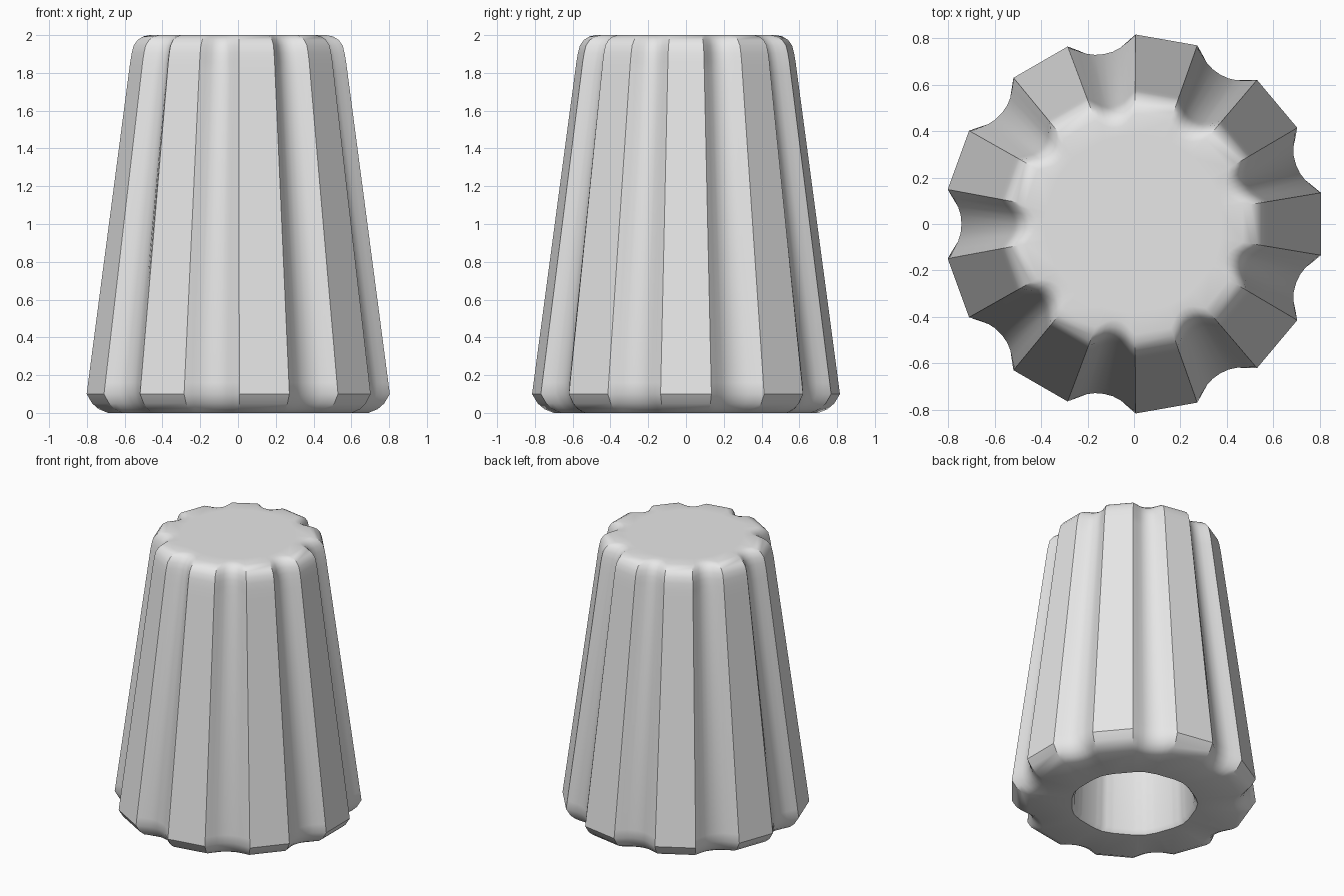
import bpy, bmesh, math

if "Cube" in bpy.data.objects:
    bpy.data.objects.remove(bpy.data.objects["Cube"])

LOBES = 9
STEP = 360 / LOBES
# one lobe: angle offset in degrees, blend (1 = lobe crest, 0 = groove floor)
LOBE = [(-9.5, 1), (9.5, 1), (12, .62), (14.5, .27), (17, .07), (20, 0),
        (23, .07), (25.5, .27), (28, .62)]
# outer skin rows: height, crest radius, groove radius
ROWS = [(0, .70, .655), (.02, .75, .69), (.05, .785, .718), (.1, .815, .738),
        (.16, .807, .742), (1.8, .588, .524), (1.86, .58, .515), (1.905, .572, .507),
        (1.945, .562, .495), (1.975, .54, .475), (1.993, .51, .45), (2, .475, .42)]
# socket rows: height, radius of an 18-sided hole
HOLE = [(0, .42), (.03, .40), (1.2, .36)]

angles = [(i * STEP + a, s) for i in range(LOBES) for a, s in LOBE]
bm = bmesh.new()


def ring(z, radius):
    out = []
    for a, s in angles:
        r, t = radius(a, s), math.radians(a)
        out.append(bm.verts.new((r * math.cos(t), r * math.sin(t), z)))
    return out


def bridge(lo, hi):
    n = len(lo)
    for i in range(n):
        j = (i + 1) % n
        bm.faces.new((lo[i], lo[j], hi[j], hi[i]))


def polygon(r):
    return lambda a, s: r * math.cos(math.radians(10)) / math.cos(math.radians(a % 20 - 10))


# socket from its ceiling down, then the underside and the fluted outer skin up
rings = [ring(z, polygon(r)) for z, r in reversed(HOLE)]
rings += [ring(z, lambda a, s, c=c, g=g: g + (c - g) * s) for z, c, g in ROWS]
rings.append(ring(2, lambda a, s: .38))
for lo, hi in zip(rings, rings[1:]):
    bridge(lo, hi)
bm.faces.new(rings[-1])
bm.faces.new(rings[0][::-1])
bmesh.ops.recalc_face_normals(bm, faces=bm.faces[:])

mesh = bpy.data.meshes.new("fluted_knob")
bm.to_mesh(mesh)
bm.free()
knob = bpy.data.objects.new("fluted_knob", mesh)
bpy.context.collection.objects.link(knob)

# single grey plastic
grey = bpy.data.materials.new("light grey")
grey.diffuse_color = (.8, .8, .8, 1)
grey.use_nodes = True
grey.node_tree.nodes["Principled BSDF"].inputs["Base Color"].default_value = grey.diffuse_color
mesh.materials.append(grey)

bpy.context.view_layer.objects.active = knob
knob.select_set(True)
bpy.ops.object.shade_smooth_by_angle(angle=math.radians(32))
